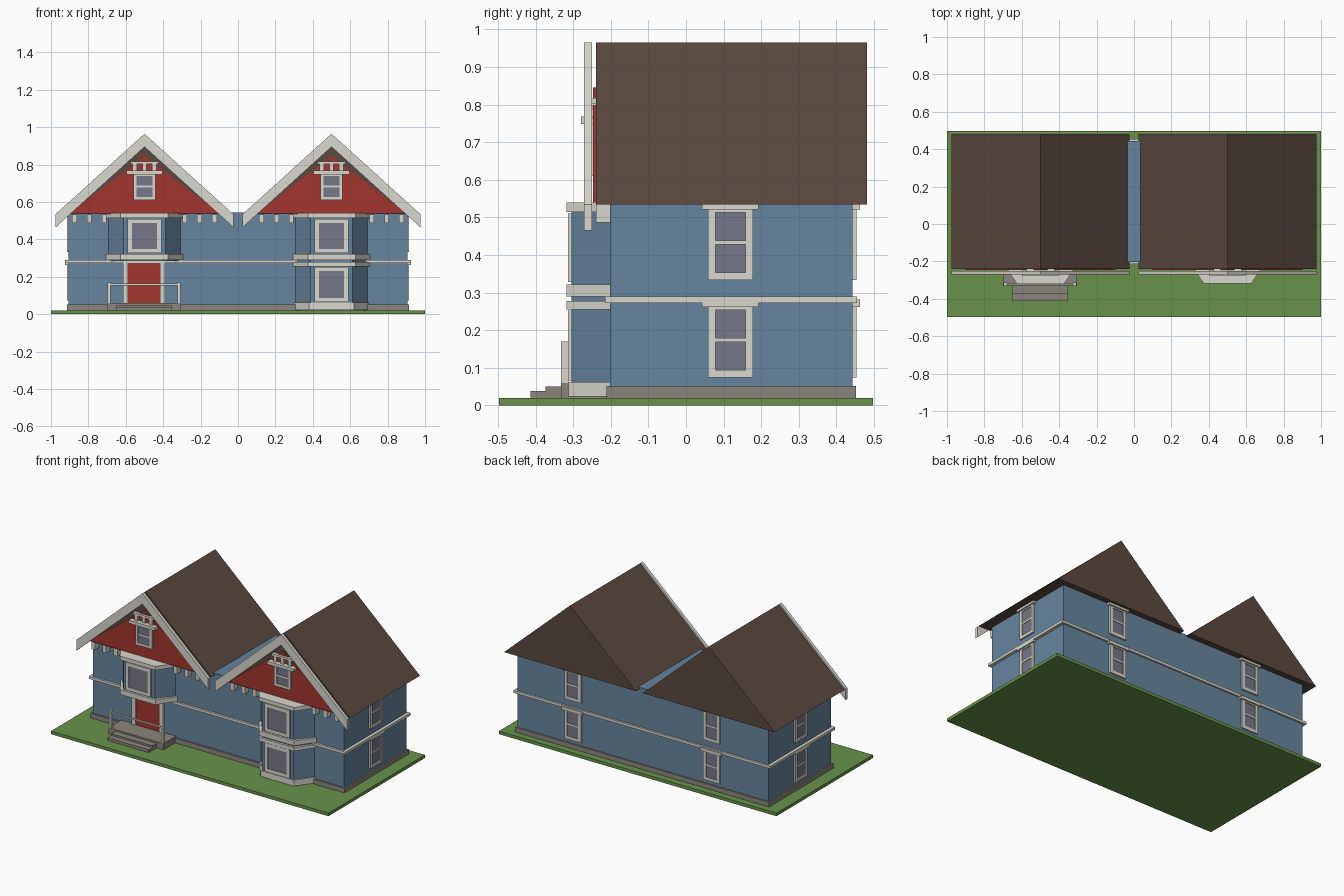
import bpy, bmesh
from math import pi
from mathutils import Matrix, Vector

if "Cube" in bpy.data.objects:
    bpy.data.objects.remove(bpy.data.objects["Cube"])


def material(name, rgb):
    m = bpy.data.materials.new(name)
    m.diffuse_color = (*rgb, 1)
    m.use_nodes = True
    m.node_tree.nodes["Principled BSDF"].inputs["Base Color"].default_value = m.diffuse_color
    return m


BLUE = material("blue siding", (0.135, 0.235, 0.345))
RED = material("red paint", (0.36, 0.035, 0.028))
WHITE = material("off white trim", (0.69, 0.68, 0.62))
BROWN = material("brown roof", (0.105, 0.068, 0.050))
STONE = material("grey stone", (0.26, 0.235, 0.205))
GREEN = material("green lawn", (0.14, 0.29, 0.07))
GLASS = material("grey glass", (0.18, 0.185, 0.245))


def finish(name, mat, bm, matrix=Matrix()):
    bmesh.ops.recalc_face_normals(bm, faces=bm.faces)
    me = bpy.data.meshes.new(name)
    bm.to_mesh(me)
    bm.free()
    me.materials.append(mat)
    ob = bpy.data.objects.new(name, me)
    ob.matrix_world = matrix
    bpy.context.collection.objects.link(ob)
    return ob


def boxes(name, mat, spans, matrix=Matrix()):
    """One object from boxes given as (x0, x1, y0, y1, z0, z1)."""
    bm = bmesh.new()
    for x0, x1, y0, y1, z0, z1 in spans:
        m = Matrix.Translation(((x0 + x1) / 2, (y0 + y1) / 2, (z0 + z1) / 2))
        m = m @ Matrix.Diagonal((x1 - x0, y1 - y0, z1 - z0, 1))
        bmesh.ops.create_cube(bm, size=1, matrix=m)
    return finish(name, mat, bm, matrix)


def prism(name, mat, points, offset):
    """Extrude a flat outline along an offset."""
    bm = bmesh.new()
    f = bm.faces.new([bm.verts.new(p) for p in points])
    r = bmesh.ops.extrude_face_region(bm, geom=[f])
    vs = [v for v in r["geom"] if isinstance(v, bmesh.types.BMVert)]
    bmesh.ops.translate(bm, verts=vs, vec=Vector(offset))
    # extrude keeps the starting face, so the solid is closed
    return finish(name, mat, bm)


def window(name, place, hw, z0, z1, border, header=0.0, sash=True):
    """Window in a wall facing local -y, with the wall at local y = 0."""
    frame = [(-hw, -hw + border, -0.01, 0.005, z0, z1),
             (hw - border, hw, -0.01, 0.005, z0, z1),
             (-hw, hw, -0.01, 0.005, z0, z0 + border),
             (-hw, hw, -0.01, 0.005, z1 - border, z1)]
    if sash:
        zm = (z0 + z1) / 2
        frame.append((-hw + border, hw - border, -0.009, 0.005, zm - 0.005, zm + 0.005))
    if header:
        frame.append((-header, header, -0.02, 0.005, z1 - 0.012, z1 + 0.008))
    boxes(name + "_frame", WHITE, frame, place)
    boxes(name + "_glass", GLASS, [(-hw + border, hw - border, -0.005, 0.003,
                                    z0 + border, z1 - border)], place)


def at(x, y, turn=0.0):
    return Matrix.Translation((x, y, 0)) @ Matrix.Rotation(turn, 4, "Z")


def bay(name, mat, cx, z0, z1, grow=0.0):
    """Angled bay block against the front wall."""
    back, front, y = 0.193 + grow, 0.113 + grow, -0.304 - grow
    pts = [(cx - back, -0.19, z0), (cx - back, -0.20, z0), (cx - front, y, z0),
           (cx + front, y, z0), (cx + back, -0.20, z0), (cx + back, -0.19, z0)]
    prism(name, mat, pts, (0, 0, z1 - z0))


# Lawn, foundation, walls and belt course
boxes("lawn", GREEN, [(-1, 1, -0.497, 0.497, 0, 0.02)])
boxes("foundation", STONE, [(-0.915, 0.915, -0.212, 0.452, 0.02, 0.051)])
boxes("walls", BLUE, [(-0.905, 0.905, -0.202, 0.443, 0.04, 0.545)])
boxes("belt_course", WHITE, [(-0.925, 0.925, -0.215, 0.455, 0.273, 0.29)])

for side, cx in (("left", -0.5), ("right", 0.5)):
    # Roof and gable panel
    prism(side + "_roof", BROWN, [(cx - 0.475, -0.24, 0.535), (cx + 0.475, -0.24, 0.535),
                                  (cx, -0.24, 0.965)], (0, 0.721, 0))
    prism(side + "_gable_panel", RED, [(cx - 0.40, -0.247, 0.54), (cx + 0.40, -0.247, 0.54),
                                       (cx, -0.247, 0.846)], (0, 0.008, 0))
    # Bargeboards
    for s, label in ((-1, "a"), (1, "b")):
        prism(f"{side}_bargeboard_{label}", WHITE,
              [(cx, -0.271, 0.965), (cx + s * 0.475, -0.271, 0.535),
               (cx + s * 0.475, -0.271, 0.465), (cx, -0.271, 0.895)], (0, 0.021, 0))
    # Eave brackets
    boxes(side + "_eave_brackets", WHITE,
          [(cx + s * o - 0.013, cx + s * o + 0.013, -0.24, -0.2, 0.487, 0.534)
           for o in (0.215, 0.295, 0.375) for s in (-1, 1)])
    # Attic window, hood and timber grid
    window(side + "_attic_window", at(cx, -0.247), 0.06, 0.61, 0.755, 0.017)
    boxes(side + "_attic_hood", WHITE, [(cx - 0.095, cx + 0.095, -0.279, -0.24, 0.748, 0.768)])
    boxes(side + "_attic_timber", WHITE,
          [(cx - 0.075, cx + 0.075, -0.262, -0.24, 0.803, 0.817)]
          + [(cx + o - 0.011, cx + o + 0.011, -0.26, -0.24, 0.768, 0.805)
             for o in (-0.052, 0, 0.052)])
    # Upper bay
    bay(side + "_upper_bay", BLUE, cx, 0.285, 0.53)
    bay(side + "_upper_bay_sill", WHITE, cx, 0.29, 0.322, 0.014)
    bay(side + "_upper_bay_cornice", WHITE, cx, 0.515, 0.54, 0.014)
    window(side + "_upper_bay_window", at(cx, -0.304), 0.09, 0.328, 0.51, 0.022, sash=False)
    # Back windows on both floors
    for floor, z0 in (("lower", 0.074), ("upper", 0.333)):
        window(f"{side}_back_{floor}_window", at(cx, 0.443, pi), 0.06, z0, z0 + 0.2,
               0.02, header=0.075)

# Side wall windows
for floor, z0 in (("lower", 0.074), ("upper", 0.333)):
    for side, x, turn in (("right", 0.905, pi / 2), ("left", -0.905, -pi / 2)):
        window(f"{side}_side_{floor}_window", at(x, 0.118, turn), 0.06, z0, z0 + 0.2,
               0.02, header=0.075)

# Lower bay on the right
bay("lower_bay", BLUE, 0.5, 0.03, 0.288)
bay("lower_bay_base", WHITE, 0.5, 0.024, 0.062, 0.008)
bay("lower_bay_cornice", WHITE, 0.5, 0.255, 0.278, 0.014)
window("lower_bay_window", at(0.5, -0.304), 0.09, 0.066, 0.252, 0.022, sash=False)

# Entrance on the left
boxes("door", RED, [(-0.588, -0.418, -0.208, -0.2, 0.05, 0.286)])
boxes("door_frame", WHITE, [(-0.615, -0.588, -0.217, -0.2, 0.05, 0.29),
                            (-0.418, -0.39, -0.217, -0.2, 0.05, 0.29)])
boxes("porch_and_steps", STONE, [(-0.70, -0.305, -0.332, -0.2, 0.02, 0.06),
                                 (-0.65, -0.355, -0.374, -0.33, 0.02, 0.05),
                                 (-0.65, -0.355, -0.413, -0.37, 0.02, 0.038)])
boxes("porch_railing", WHITE, [(-0.698, -0.682, -0.332, -0.312, 0.06, 0.17),
                               (-0.323, -0.307, -0.332, -0.312, 0.06, 0.17),
                               (-0.69, -0.315, -0.326, -0.318, 0.154, 0.164)])
